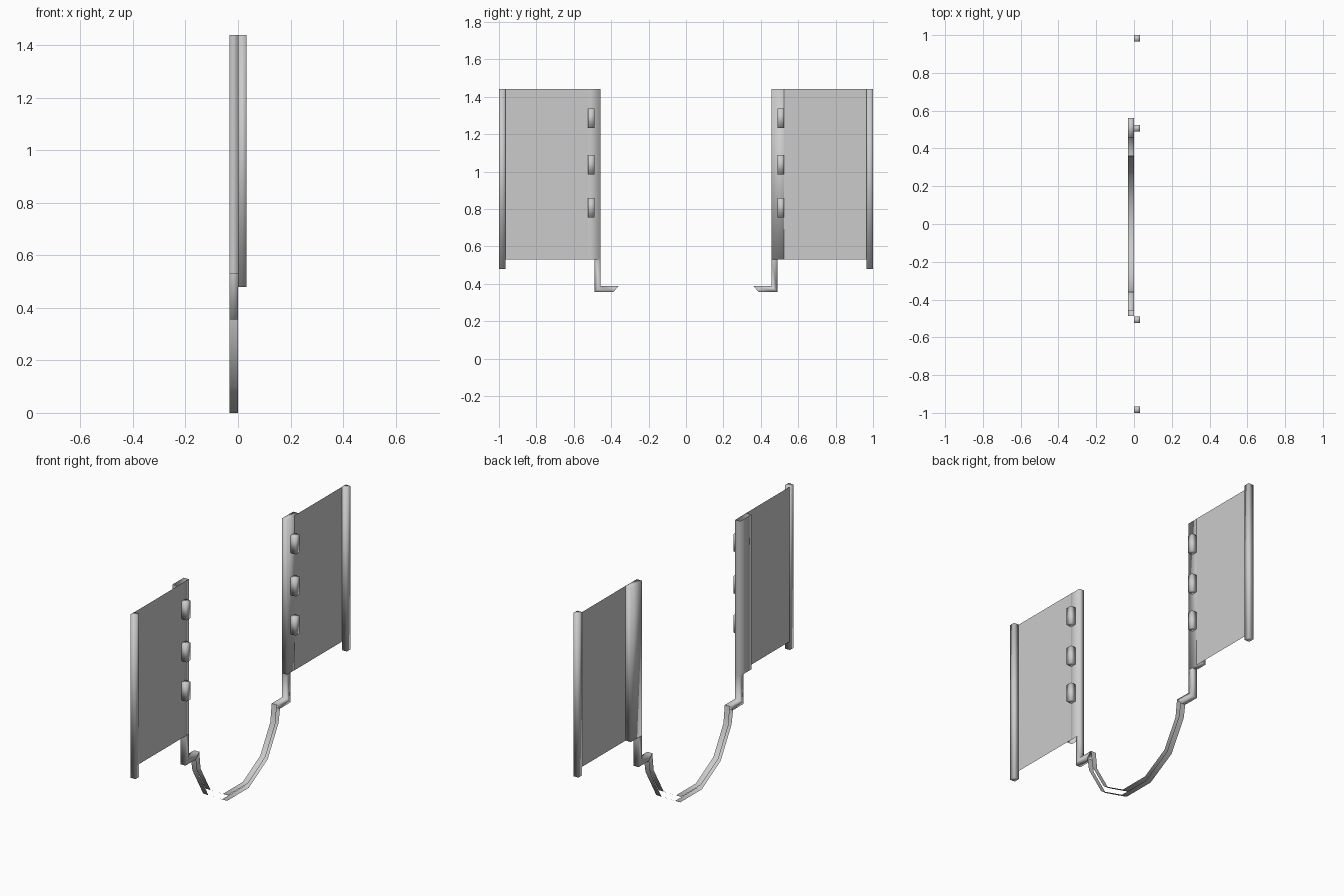
import bpy, math

if "Cube" in bpy.data.objects:
    bpy.data.objects.remove(bpy.data.objects["Cube"])

T = 0.033   # half depth of the model


def mesh(name, verts, faces, smooth=True):
    me = bpy.data.meshes.new(name)
    me.from_pydata(verts, [], faces)
    me.polygons.foreach_set("use_smooth", [smooth] * len(faces))
    me.update()
    ob = bpy.data.objects.new(name, me)
    bpy.context.collection.objects.link(ob)
    return ob


def prism(name, prof, x0, x1, skip=(), caps=True):
    """Extrude a (y, z) outline along x; 'skip' lists outline edges left open."""
    n = len(prof)
    verts = [(x, y, z) for x in (x0, x1) for y, z in prof]
    faces = [(i, (i + 1) % n, (i + 1) % n + n, i + n) for i in range(n) if i not in skip]
    if caps:
        faces += [tuple(reversed(range(n))), tuple(range(n, 2 * n))]
    area = sum(prof[i][0] * prof[(i + 1) % n][1] - prof[(i + 1) % n][0] * prof[i][1]
               for i in range(n))
    if area < 0:
        faces = [f[::-1] for f in faces]
    return mesh(name, verts, faces)


def box(name, s, y0, y1, z0, z1, x0, x1, skip=()):
    prof = [(s * y0, z0), (s * y1, z0), (s * y1, z1), (s * y0, z1)]
    return prism(name, prof, x0, x1, skip)


for s, side in ((1, "back"), (-1, "front")):
    # outer pole
    box(f"{side}_pole", s, 0.965, 1.0, 0.48, 1.44, 0, T)
    # inner post, open-ended on the front side
    box(f"{side}_post", s, 0.457, 0.56, 0.53, 1.44, -T, 0, () if s > 0 else (0, 2))
    # thin panel
    mesh(f"{side}_panel", [(0.001, s * y, z) for y, z in
                           ((0.525, 0.53), (0.97, 0.53), (0.97, 1.44), (0.525, 1.44))],
         [(0, 1, 2, 3) if s > 0 else (3, 2, 1, 0)], False)
    # hinges
    for i, z in enumerate((0.755, 0.985, 1.232)):
        box(f"{side}_hinge_{i + 1}", s, 0.49, 0.525, z, z + 0.104, 0, T)
    # elbow bracket under the post
    elbow = [(0.39, 0.355), (0.488, 0.355), (0.488, 0.53),
             (0.457, 0.53), (0.457, 0.388), (0.36, 0.388)]
    prism(f"{side}_bracket", [(s * y, z) for y, z in elbow], -T, 0, skip=(2, 5))

# hanging strap: outer and inner sheets with open sides
CZ = 0.377
angles = [math.radians(a) for a in (-75, -45, -15, 15, 45, 75)]


def arc(r, end_z):
    mid = [(r * math.sin(a), CZ - r * math.cos(a)) for a in angles]
    return [(-r, end_z)] + mid + [(r, end_z)]


outer, inner = arc(0.39, 0.355), arc(0.36, 0.388)
prism("strap", outer + inner[::-1], -T, 0, skip=(len(outer) - 1, 2 * len(outer) - 1), caps=False)
